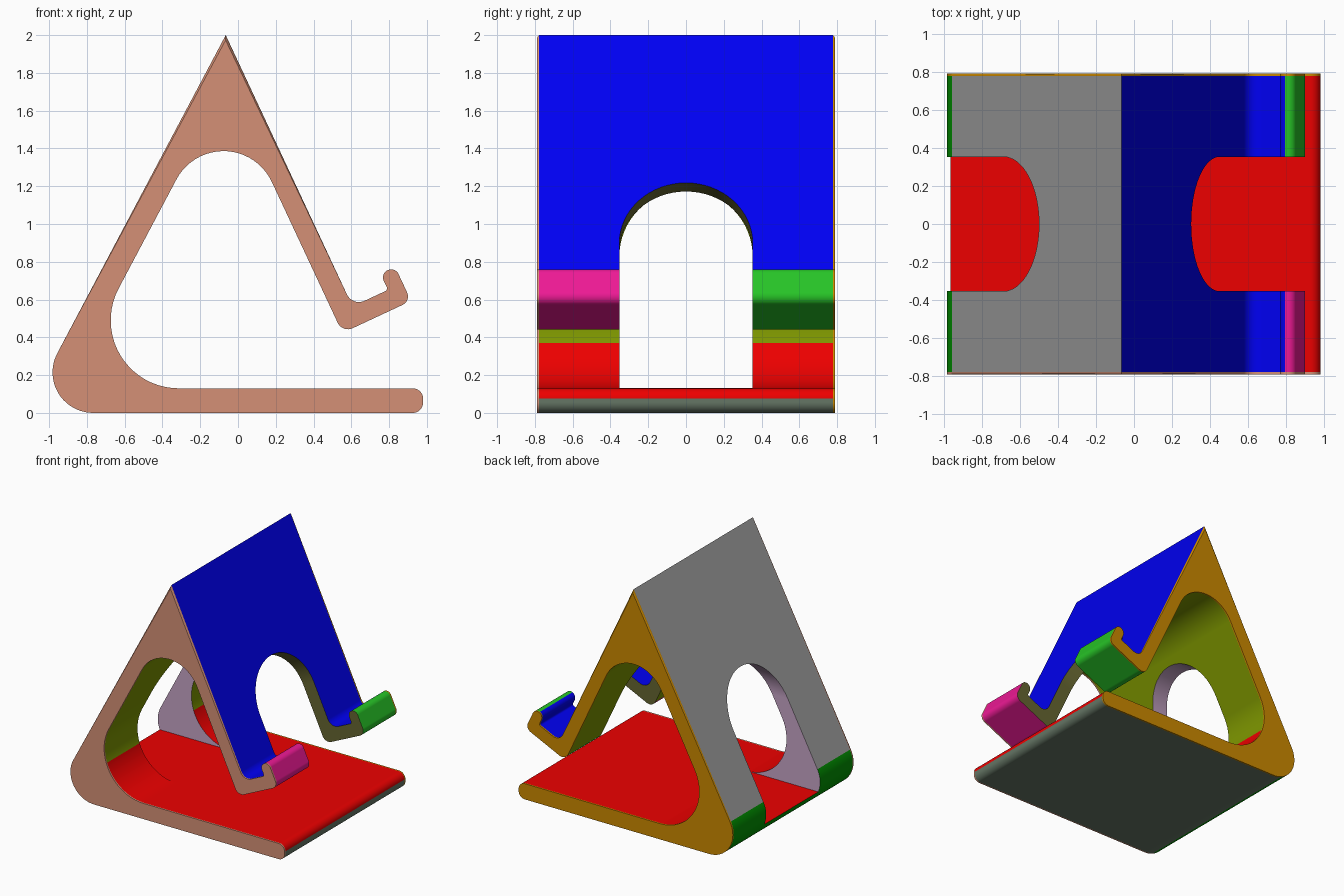
import bpy, bmesh, math
from mathutils import Vector

if "Cube" in bpy.data.objects:
    bpy.data.objects.remove(bpy.data.objects["Cube"])

HALF_Y = 0.79
COLOURS = {
    "front_side": (0.66, 0.28, 0.18), "back_side": (0.6, 0.25, 0.0),
    "rest_face": (0.0, 0.0, 0.9), "back_face": (0.36, 0.36, 0.36),
    "heel": (0.0, 0.3, 0.0), "underside": (0.13, 0.18, 0.13),
    "floor": (0.85, 0.0, 0.0), "inner": (0.21, 0.31, 0.0),
    "lip_a": (0.85, 0.01, 0.3), "lip_b": (0.02, 0.55, 0.02),
    "back_cut": (0.56, 0.37, 0.56), "front_cut": (0.13, 0.13, 0.03),
}
NAMES = list(COLOURS)
IDX = {n: i for i, n in enumerate(NAMES)}
MATS = []
for n, c in COLOURS.items():
    m = bpy.data.materials.new(n)
    m.diffuse_color = (*c, 1)
    m.use_nodes = True
    m.node_tree.nodes["Principled BSDF"].inputs["Base Color"].default_value = m.diffuse_color
    MATS.append(m)

# Local frame of the sloped rest panel: u is its outward normal, w runs up it
P = Vector((0.553, 0.423))
U = Vector((0.906, 0.423))
W = Vector((-0.423, 0.906))


def loc(a, b):
    return P + U * a + W * b


def fillet(corners):
    """Round each (point, radius, tag) corner; the tag names the segment that follows."""
    pts, tags = [], []
    n = len(corners)
    for i, (p, r, tag) in enumerate(corners):
        p = Vector(p)
        d1 = (Vector(corners[i - 1][0]) - p).normalized()
        d2 = (Vector(corners[(i + 1) % n][0]) - p).normalized()
        if r == 0:
            pts.append(p)
            tags.append(tag)
            continue
        half = d1.angle(d2) / 2
        c = p + (d1 + d2).normalized() * r / math.sin(half)
        t = r / math.tan(half)
        s, e = p + d1 * t - c, p + d2 * t - c
        a0 = math.atan2(s.y, s.x)
        da = (math.atan2(e.y, e.x) - a0 + math.pi) % (2 * math.pi) - math.pi
        steps = max(5, round(abs(da) / math.radians(6)))
        for k in range(steps + 1):
            a = a0 + da * k / steps
            pts.append(c + Vector((math.cos(a), math.sin(a))) * r)
            tags.append(tag)
    return pts, tags


def make_object(name, bm):
    bmesh.ops.recalc_face_normals(bm, faces=bm.faces)
    me = bpy.data.meshes.new(name)
    bm.to_mesh(me)
    bm.free()
    for m in MATS:
        me.materials.append(m)
    ob = bpy.data.objects.new(name, me)
    bpy.context.collection.objects.link(ob)
    return ob


def prism(bm, pts, offset):
    """Close a 3D outline into a solid swept along offset."""
    a = [bm.verts.new(p) for p in pts]
    b = [bm.verts.new(p + offset) for p in pts]
    caps = [bm.faces.new(a), bm.faces.new(b[::-1])]
    n = len(pts)
    sides = [bm.faces.new((a[i], b[i], b[(i + 1) % n], a[(i + 1) % n])) for i in range(n)]
    return caps, sides


# Stand profile, starting at the peak and running down the back
outline = [
    ((-0.065, 2.0), 0, "back_face"),
    ((-1.124, 0.0), 0.215, "underside"),
    ((0.98, 0.0), 0.055, "underside"),
    ((0.98, 0.13), 0.055, "floor"),
    ((-0.912, 0.13), 0.36, "inner"),
    ((-0.061, 1.736), 0.282, "inner"),
    (loc(0, 0), 0.06, "lip_a"),
    (loc(0.401, 0), 0.05, "lip_a"),
    (loc(0.401, 0.2), 0.0425, "lip_a"),
    (loc(0.315, 0.2), 0.0425, "rest_face"),
    (loc(0.315, 0.105), 0.015, "rest_face"),
    (loc(0.108, 0.105), 0.07, "rest_face"),
]
pts, tags = fillet(outline)
bm = bmesh.new()
caps, sides = prism(bm, [Vector((p.x, -HALF_Y, p.y)) for p in pts], Vector((0, 2 * HALF_Y, 0)))
for f, tag in zip(sides, tags):
    c = f.calc_center_median()
    if tag == "underside" and c.x < -0.5 and 0.015 < c.z < 0.33:
        tag = "heel"
    if tag == "inner" and c.x < 0 and c.z < 0.37:
        tag = "floor"
    f.material_index = IDX[tag]
# Softened side edges
rim = list({e for f in caps for e in f.edges})
bmesh.ops.bevel(bm, geom=rim, offset=0.012, segments=2, profile=0.5,
                affect='EDGES', clamp_overlap=False)
for f in bm.faces:
    y = f.calc_center_median().y
    if abs(y) > HALF_Y - 0.02:
        f.material_index = IDX["front_side" if y < 0 else "back_side"]
stand = make_object("display_stand", bm)


def arch(bottom, top, r=0.353):
    """Round-topped doorway outline as (across, up) pairs."""
    out = [(-r, bottom), (r, bottom)]
    for k in range(33):
        a = math.pi * k / 32
        out.append((r * math.cos(a), top - r + r * math.sin(a)))
    return out


def cutter(name, points, offset, tag):
    b = bmesh.new()
    caps, sides = prism(b, points, offset)
    for f in b.faces:
        f.material_index = IDX[tag]
    if tag == "back_cut":
        sides[0].material_index = IDX["floor"]
    ob = make_object(name, b)
    ob.hide_render = True
    mod = stand.modifiers.new(name, 'BOOLEAN')
    mod.object = ob
    mod.operation = 'DIFFERENCE'
    mod.solver = 'EXACT'
    return ob


# Level doorway through the back, square-on doorway through the rest panel
back = [Vector((-1.2, y, z)) for y, z in arch(0.1305, 1.18)]
front = []
for y, b in arch(-0.08, 0.827):
    q = loc(-0.1, b)
    front.append(Vector((q.x, y, q.y)))
cutters = [cutter("back_doorway_cutter", back, Vector((0.9, 0, 0)), "back_cut"),
           cutter("front_doorway_cutter", front, Vector((U.x, 0, U.y)) * 0.65, "front_cut")]

# Apply the cuts
bpy.context.view_layer.update()
dg = bpy.context.evaluated_depsgraph_get()
cut = bpy.data.meshes.new_from_object(stand.evaluated_get(dg))
stand.modifiers.clear()
stand.data = cut
for c in cutters:
    bpy.data.objects.remove(c)

# The two retaining lips have different colours
for p in cut.polygons:
    if p.material_index == IDX["lip_a"] and p.center.y > 0:
        p.material_index = IDX["lip_b"]

bpy.ops.object.select_all(action='DESELECT')
stand.select_set(True)
bpy.context.view_layer.objects.active = stand
bpy.ops.object.shade_smooth_by_angle(angle=math.radians(35))
wn = stand.modifiers.new("even_shading", 'WEIGHTED_NORMAL')
wn.keep_sharp = True
